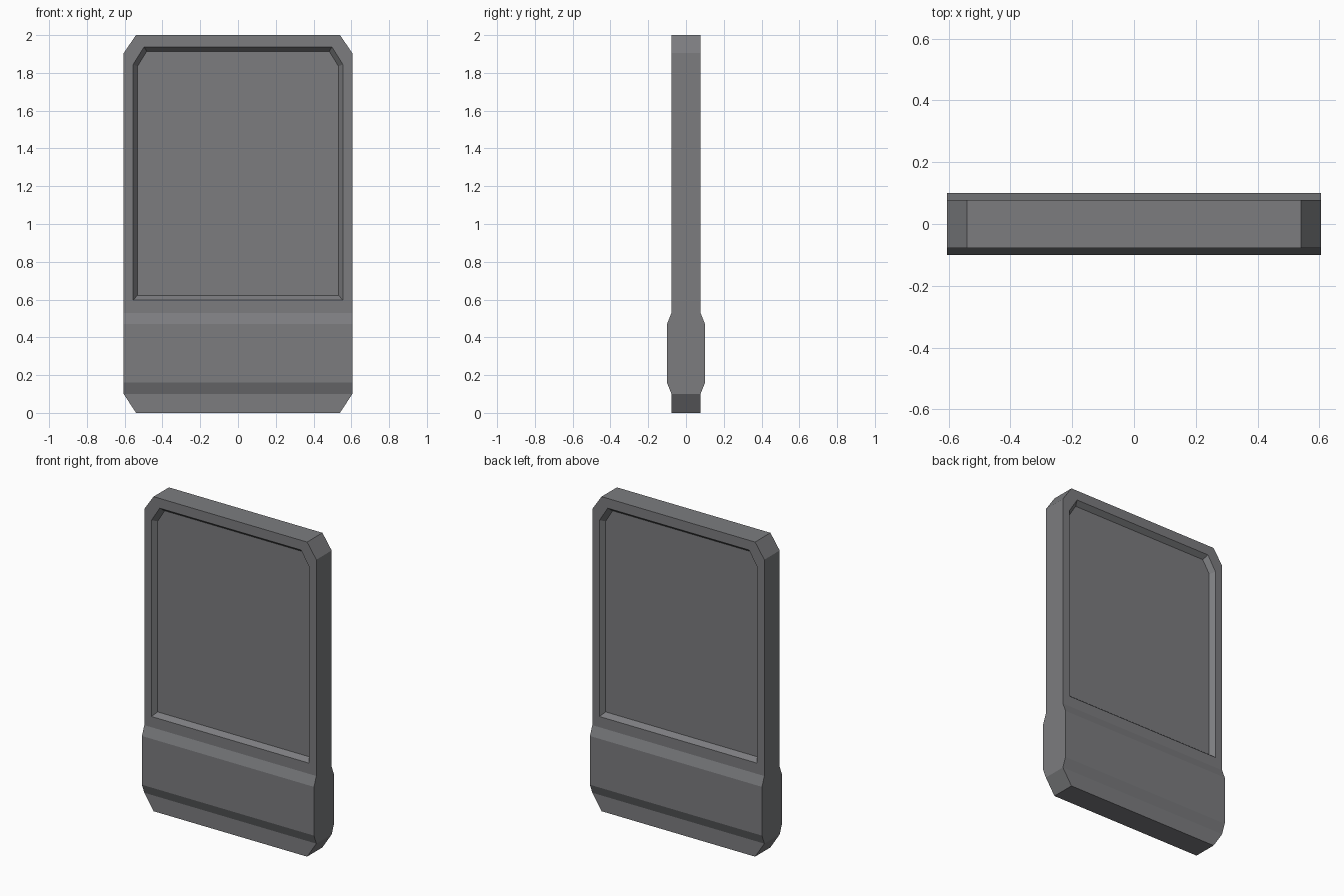
import bpy
import bmesh

old = bpy.data.objects.get("Cube")
if old:
    bpy.data.objects.remove(old, do_unlink=True)

grey = bpy.data.materials.new("slate grey")
grey.use_nodes = True
colour = (0.2, 0.202, 0.212, 1)
grey.diffuse_color = colour
grey.node_tree.nodes["Principled BSDF"].inputs["Base Color"].default_value = colour

# Body levels from bottom to top: height, half width, half depth
WIDE, THIN, THICK = 0.605, 0.077, 0.101
levels = [(0, 0.54, THIN), (0.10, WIDE, THIN), (0.16, WIDE, THICK),
          (0.47, WIDE, THICK), (0.53, WIDE, THIN),
          (1.905, WIDE, THIN), (2, 0.54, THIN)]
GRIP_TOP = 4  # level where the grip ends and the framed panel starts

# Half outlines of the recess: mouth and floor, bottom to top (half width, height)
mouth = [(0.555, 0.598), (0.555, 1.845), (0.497, 1.938)]
floor = [(0.532, 0.622), (0.532, 1.835), (0.483, 1.914)]
FLOOR_DEPTH = THIN - 0.03

bm = bmesh.new()


def outline(half, y):
    """Closed symmetric loop from a half outline at depth y."""
    pts = [(x, y, z) for x, z in half] + [(-x, y, z) for x, z in reversed(half)]
    return [bm.verts.new(p) for p in pts]


def bridge(a, b):
    for i in range(len(a)):
        j = (i + 1) % len(a)
        bm.faces.new((a[i], a[j], b[j], b[i]))


# Body shell: side walls everywhere, front and back only on the grip
rings = [[bm.verts.new((sx * w, sy * d, z))
          for sx, sy in ((-1, -1), (1, -1), (1, 1), (-1, 1))]
         for z, w, d in levels]
for n, (low, high) in enumerate(zip(rings, rings[1:])):
    for i in range(4):
        if i % 2 == 0 and n >= GRIP_TOP:
            continue
        j = (i + 1) % 4
        bm.faces.new((low[i], low[j], high[j], high[i]))
bm.faces.new(rings[0])
bm.faces.new(rings[-1])

# Frame, sloped lip and sunken panel on front and back
rim_half = [(w, z) for z, w, d in levels[GRIP_TOP:]]
for side in (-1, 1):
    rim = outline(rim_half, side * THIN)
    lip = outline(mouth, side * THIN)
    panel = outline(floor, side * FLOOR_DEPTH)
    bridge(rim, lip)
    bridge(lip, panel)
    bm.faces.new(panel)

bmesh.ops.remove_doubles(bm, verts=bm.verts, dist=0.0001)
bmesh.ops.recalc_face_normals(bm, faces=bm.faces)

mesh = bpy.data.meshes.new("framed_tablet")
bm.to_mesh(mesh)
bm.free()
mesh.materials.append(grey)
body = bpy.data.objects.new("framed_tablet", mesh)
bpy.context.collection.objects.link(body)
